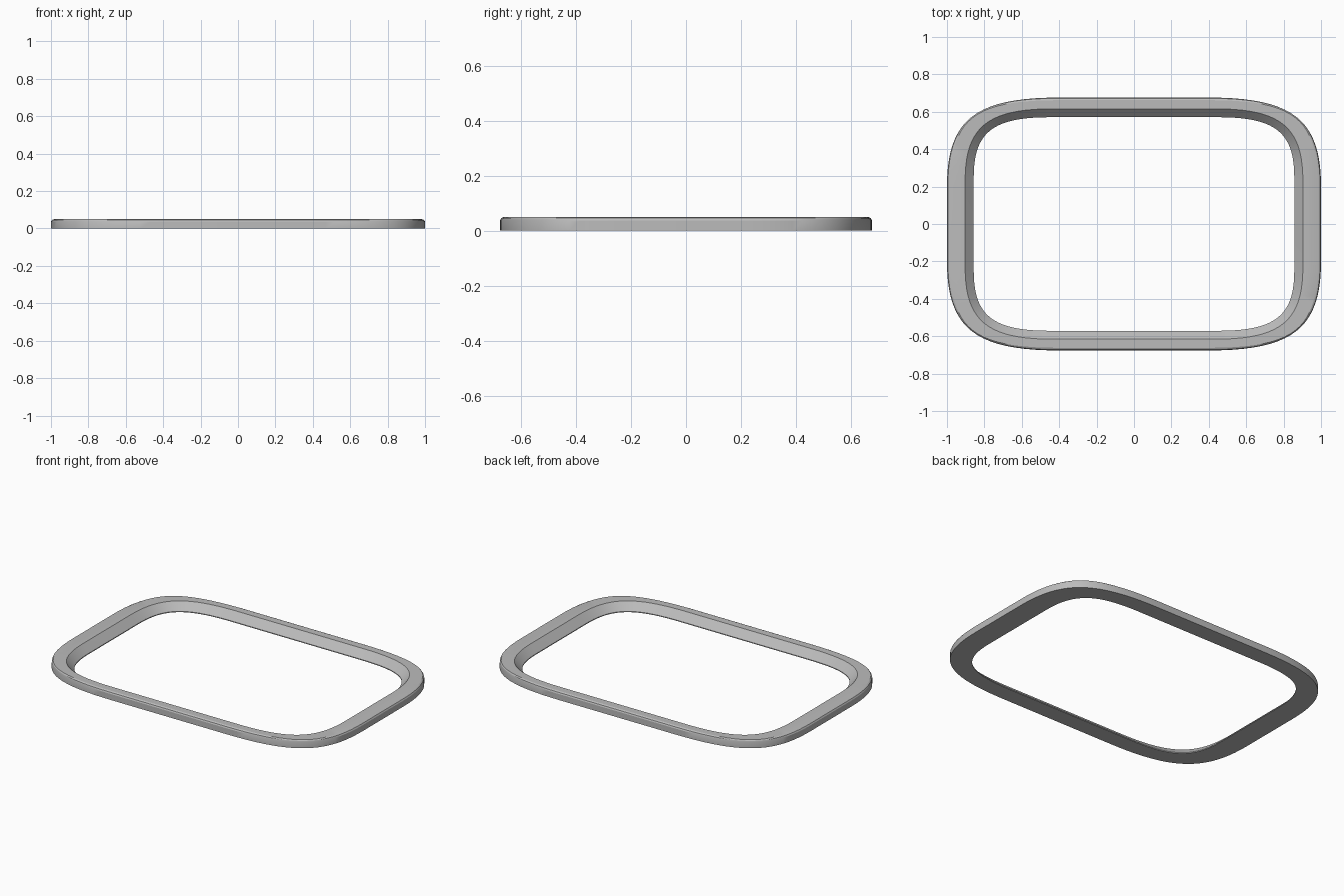
import bpy
import bmesh
import math

cube = bpy.data.objects.get("Cube")
if cube:
    bpy.data.objects.remove(cube, do_unlink=True)

STEPS = 20


def outline(half_x, half_y, flat_x, flat_y, pull):
    """Rectangle outline with long, soft corners, counter-clockwise."""
    corner = []
    for i in range(STEPS + 1):
        t = i / STEPS
        u = 1 - t
        a = 3 * u * u * t * pull + 3 * u * t * t + t ** 3
        b = u ** 3 + 3 * u * u * t + 3 * u * t * t * pull
        corner.append((flat_x + (half_x - flat_x) * b,
                       flat_y + (half_y - flat_y) * a))
    back = corner[::-1]
    return (corner + [(-x, y) for x, y in back]
            + [(-x, -y) for x, y in corner] + [(x, -y) for x, y in back])


# Cross-section loops: half x, half y, straight x, straight y, corner pull, height
loops = [
    (1.0, 0.676, 0.40, 0.20, 0.75, 0.0),       # outer foot
    (1.0, 0.676, 0.40, 0.20, 0.75, 0.037),     # top of outer wall
    (0.995, 0.672, 0.40, 0.20, 0.76, 0.045),   # soft chamfer
    (0.982, 0.662, 0.40, 0.20, 0.79, 0.05),    # outer edge of rim
    (0.903, 0.616, 0.43, 0.23, 0.75, 0.05),    # inner edge of rim
    (0.857, 0.571, 0.45, 0.25, 0.75, 0.005),   # foot of inner slope
    (0.857, 0.571, 0.45, 0.25, 0.75, 0.0),     # inner lip
]

# Frame: bridge each loop to the next, the last back to the first
bm = bmesh.new()
rings = [[bm.verts.new((x, y, lp[5])) for x, y in outline(*lp[:5])] for lp in loops]
for k, ring in enumerate(rings):
    nxt = rings[(k + 1) % len(rings)]
    for i in range(len(ring)):
        j = (i + 1) % len(ring)
        bm.faces.new((ring[i], ring[j], nxt[j], nxt[i]))
bmesh.ops.recalc_face_normals(bm, faces=bm.faces)
mesh = bpy.data.meshes.new("rounded_frame")
bm.to_mesh(mesh)
bm.free()

frame = bpy.data.objects.new("rounded_frame", mesh)
bpy.context.collection.objects.link(frame)

# Plain grey material
grey = bpy.data.materials.new("plain_grey")
grey.use_nodes = True
colour = (0.5, 0.5, 0.5, 1)
grey.diffuse_color = colour
grey.node_tree.nodes["Principled BSDF"].inputs["Base Color"].default_value = colour
mesh.materials.append(grey)

# Smooth around the corners, crisp at the profile edges
bpy.ops.object.select_all(action='DESELECT')
frame.select_set(True)
bpy.context.view_layer.objects.active = frame
bpy.ops.object.shade_smooth_by_angle(angle=math.radians(25))
